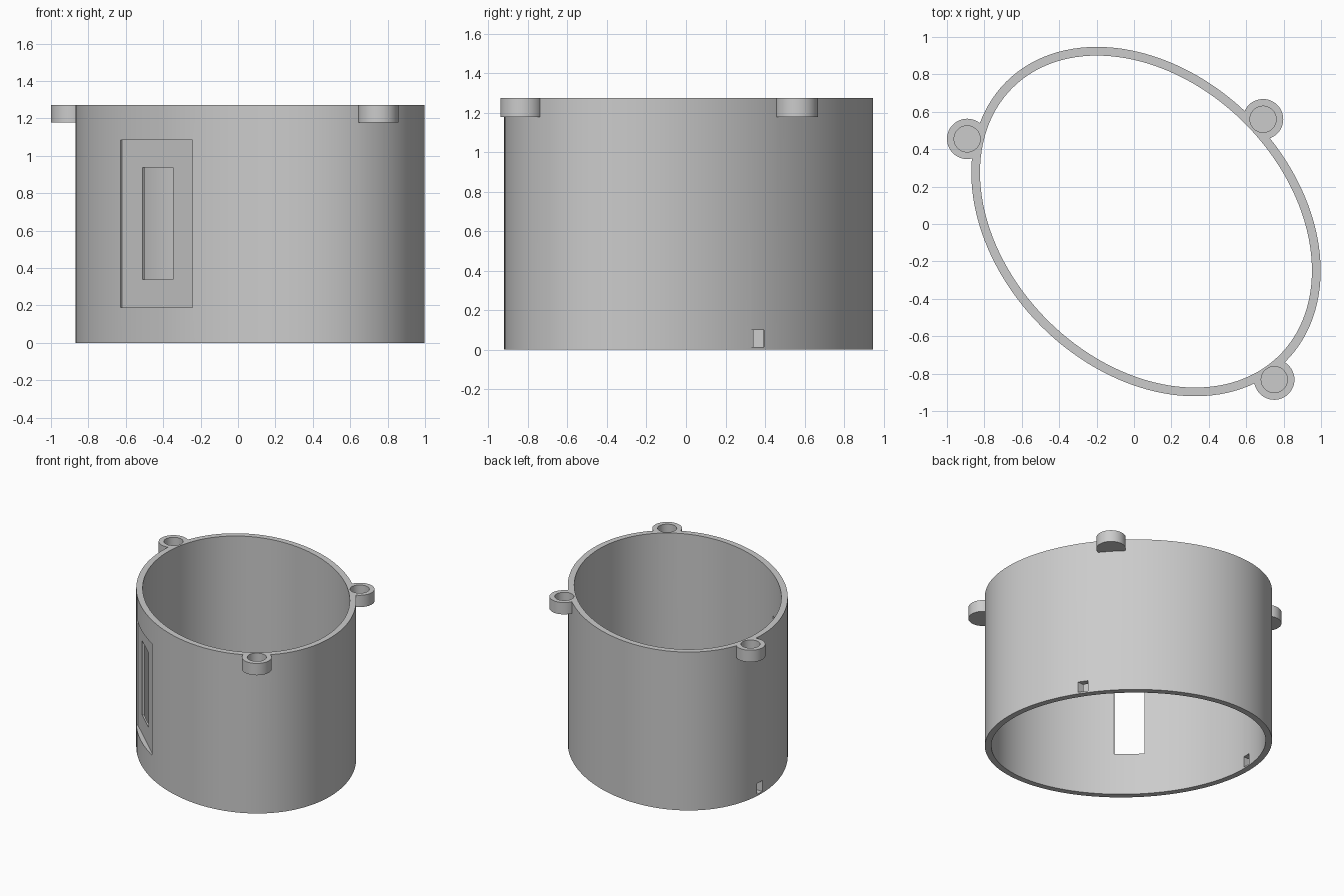
import bpy
import bmesh
from math import radians
from mathutils import Matrix, Vector

cube = bpy.data.objects.get("Cube")
if cube:
    bpy.data.objects.remove(cube, do_unlink=True)

HEIGHT = 1.273
CENTER = (0.064, 0.013)
MAJOR, MINOR, WALL = 1.057, 0.792, 0.047
TILT = -45
EARS = [(-0.892, 0.455), (0.69, 0.56), (0.75, -0.832)]

grey = bpy.data.materials.new("plain grey")
grey.use_nodes = True
grey.diffuse_color = (0.6, 0.6, 0.6, 1)
grey.node_tree.nodes["Principled BSDF"].inputs["Base Color"].default_value = (0.6, 0.6, 0.6, 1)


def finish(name, bm):
    mesh = bpy.data.meshes.new(name)
    bm.to_mesh(mesh)
    bm.free()
    mesh.materials.append(grey)
    obj = bpy.data.objects.new(name, mesh)
    bpy.context.collection.objects.link(obj)
    return obj


def column(name, xy, rx, ry, z0, z1, angle=0, sides=48):
    """Upright elliptical cylinder."""
    bm = bmesh.new()
    bmesh.ops.create_cone(bm, cap_ends=True, segments=sides, radius1=1, radius2=1, depth=1)
    bm.transform(Matrix.Translation((*xy, (z0 + z1) / 2))
                 @ Matrix.Rotation(radians(angle), 4, 'Z')
                 @ Matrix.Diagonal((rx, ry, z1 - z0, 1)))
    return finish(name, bm)


def block(name, xy, length, width, z0, z1, angle):
    """Box whose length runs along the given heading."""
    bm = bmesh.new()
    bmesh.ops.create_cube(bm, size=1)
    bm.transform(Matrix.Translation((*xy, (z0 + z1) / 2))
                 @ Matrix.Rotation(radians(angle), 4, 'Z')
                 @ Matrix.Diagonal((length, width, z1 - z0, 1)))
    return finish(name, bm)


def combine(target, tool, operation):
    """Apply a boolean and remove the tool."""
    mod = target.modifiers.new("cut", 'BOOLEAN')
    mod.operation = operation
    mod.solver = 'EXACT'
    mod.object = tool
    bpy.context.view_layer.objects.active = target
    bpy.ops.object.modifier_apply(modifier=mod.name)
    bpy.data.objects.remove(tool, do_unlink=True)


# Oval body with three mounting ears, then hollowed out
shell = column("oval_shell", CENTER, MAJOR, MINOR, 0, HEIGHT, TILT, 128)
for xy in EARS:
    combine(shell, column("ear", xy, 0.108, 0.108, 1.178, HEIGHT), 'UNION')
combine(shell, column("bore", CENTER, MAJOR - WALL, MINOR - WALL, -0.1, HEIGHT + 0.1, TILT, 128),
        'DIFFERENCE')

# Blind screw holes in the ears
for xy in EARS:
    combine(shell, column("screw_hole", xy, 0.07, 0.07, 1.2, HEIGHT + 0.1), 'DIFFERENCE')

# Shallow flat recess with a through slot in it
HEADING = -133
normal = Matrix.Rotation(radians(HEADING), 2) @ Vector((1, 0))
surface = Vector((-0.453, -0.589))
combine(shell, block("recess", surface + normal * 0.065, 0.2, 0.52, 0.19, 1.085, HEADING),
        'DIFFERENCE')
combine(shell, block("slot", surface, 0.3, 0.222, 0.34, 0.937, HEADING), 'DIFFERENCE')

# Pair of small cable openings near the base, cut straight across
combine(shell, block("cable_opening", (-0.01, 0.335), 2.4, 0.065, 0.013, 0.1, 2), 'DIFFERENCE')

bpy.ops.object.select_all(action='DESELECT')
shell.select_set(True)
bpy.context.view_layer.objects.active = shell
bpy.ops.object.shade_smooth_by_angle(angle=radians(30))
